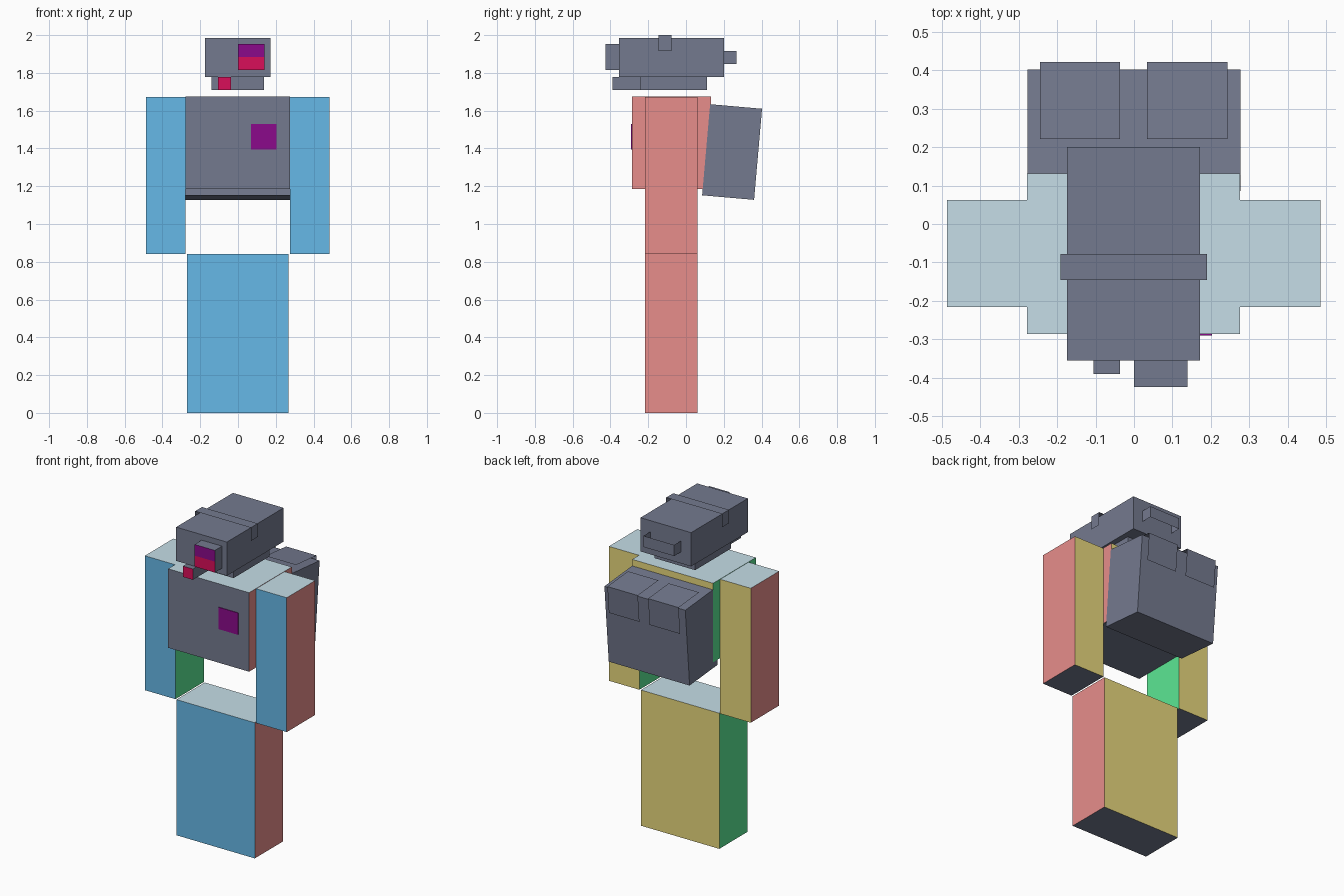
import bpy, bmesh, math
from mathutils import Matrix, Vector

if "Cube" in bpy.data.objects:
    bpy.data.objects.remove(bpy.data.objects["Cube"], do_unlink=True)


def make_material(name, rgb):
    lin = [((c / 255 + 0.055) / 1.055) ** 2.4 if c > 10 else c / 255 / 12.92 for c in rgb]
    mat = bpy.data.materials.new(name)
    mat.use_nodes = True
    mat.diffuse_color = (*lin, 1)
    mat.node_tree.nodes["Principled BSDF"].inputs["Base Color"].default_value = (*lin, 1)
    return mat


MATS = {
    "slate": make_material("slate grey", (116, 122, 143)),
    "blue": make_material("sky blue", (109, 198, 247)),
    "salmon": make_material("salmon", (246, 151, 148)),
    "pale": make_material("pale blue", (207, 232, 242)),
    "yellow": make_material("soft yellow", (248, 231, 134)),
    "green": make_material("mint green", (97, 244, 156)),
    "purple": make_material("purple", (139, 10, 139)),
    "crimson": make_material("crimson", (217, 14, 90)),
}


def side_of(normal):
    """Name the direction a face looks in."""
    axis = max(range(3), key=lambda i: abs(normal[i]))
    return (("left", "back", "top") if normal[axis] > 0 else ("right", "front", "bottom"))[axis]


def box(name, x, y, z, colours=None, base="slate", missing=(), matrix=None, cut_z=None):
    """Box from ranges; colours maps a side to a colour, or to (below, above) cut_z."""
    colours = colours or {}
    bm = bmesh.new()
    bmesh.ops.create_cube(bm, size=1)
    size = Vector((x[1] - x[0], y[1] - y[0], z[1] - z[0]))
    centre = Vector((sum(x), sum(y), sum(z))) / 2
    for v in bm.verts:
        v.co = v.co * size + centre
    bm.normal_update()
    bmesh.ops.delete(bm, geom=[f for f in bm.faces if side_of(f.normal) in missing], context="FACES")
    if cut_z is not None:
        bmesh.ops.bisect_plane(bm, geom=bm.verts[:] + bm.edges[:] + bm.faces[:],
                               plane_co=(0, 0, cut_z), plane_no=(0, 0, 1))
    bm.normal_update()
    used = []
    for f in bm.faces:
        colour = colours.get(side_of(f.normal), base)
        if isinstance(colour, tuple):
            colour = colour[f.calc_center_median().z > cut_z]
        if colour not in used:
            used.append(colour)
        f.material_index = used.index(colour)
    if matrix:
        bm.transform(matrix)
    mesh = bpy.data.meshes.new(name)
    bm.to_mesh(mesh)
    bm.free()
    for colour in used:
        mesh.materials.append(MATS[colour])
    obj = bpy.data.objects.new(name, mesh)
    bpy.context.collection.objects.link(obj)
    return obj


BODY = {"front": "blue", "back": "yellow", "left": "salmon", "right": "green", "top": "pale"}
MIRRORED = {**BODY, "left": "green", "right": "salmon"}

# Legs, arms and torso
box("legs", (-0.27, 0.267), (-0.217, 0.06), (0, 0.84), BODY)
box("left_arm", (0.276, 0.485), (-0.216, 0.062), (0.84, 1.672), BODY)
box("right_arm", (-0.487, -0.278), (-0.216, 0.062), (0.84, 1.672), MIRRORED)
box("torso", (-0.278, 0.276), (-0.286, 0.132), (1.185, 1.674), {**BODY, "front": "slate"})
box("chest_patch", (0.068, 0.203), (-0.29, -0.285), (1.395, 1.53), base="purple")

# Head with jaw, eyepiece and breathing tube
box("head", (-0.175, 0.172), (-0.355, 0.2), (1.777, 1.986))
box("jaw", (-0.14, 0.138), (-0.24, 0.11), (1.71, 1.777))
box("eyepiece", (0, 0.139), (-0.425, -0.355), (1.815, 1.952),
    {"front": ("crimson", "purple")}, cut_z=1.883)
box("tube", (-0.105, -0.036), (-0.39, -0.24), (1.71, 1.777), {"front": "crimson"})

# Open straps around the head
box("head_band", (-0.192, 0.19), (-0.146, -0.078), (1.917, 2), missing=("front", "back", "bottom"))
box("back_strap", (-0.106, 0.104), (0.2, 0.267), (1.848, 1.917), missing=("front", "top", "bottom"))

# Tilted backpack with two open flaps over its top and back
tilt = Matrix.Translation((0, 0.244, 1.381)) @ Matrix.Rotation(math.radians(-5), 4, "X")
box("backpack", (-0.277, 0.277), (-0.138, 0.138), (-0.242, 0.242), matrix=tilt)
for name, x in (("left_flap", (0.034, 0.243)), ("right_flap", (-0.245, -0.036))):
    box(name, x, (-0.046, 0.156), (0.09, 0.259), matrix=tilt,
        missing=("left", "right", "front", "bottom"))
